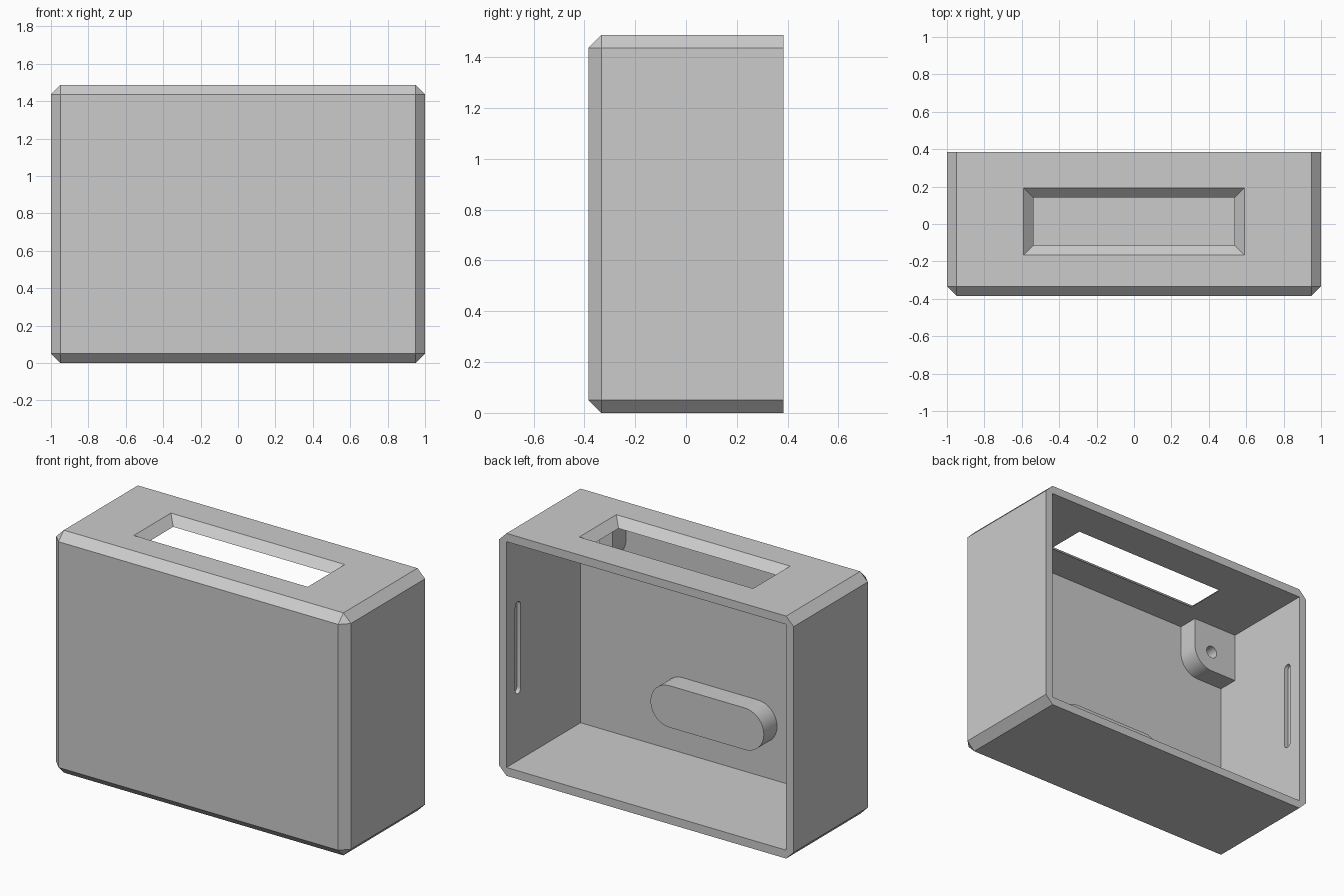
import bpy, bmesh
from math import cos, sin, pi

MM = 1 / 39          # the case is 78 x 30 x 58 mm
WALL = 2
HX, HY, H = 39, 15, 58
FRONT = WALL - HY    # inner surface of the front wall
BOSS = FRONT + 5     # face of the raised pads

cube = bpy.data.objects.get("Cube")
if cube:
    bpy.data.objects.remove(cube, do_unlink=True)

grey = bpy.data.materials.new("light_grey")
grey.use_nodes = True
grey.diffuse_color = (0.6, 0.6, 0.6, 1)
grey.node_tree.nodes["Principled BSDF"].inputs["Base Color"].default_value = (0.6, 0.6, 0.6, 1)


def finish(name, bm):
    bmesh.ops.recalc_face_normals(bm, faces=bm.faces)
    bmesh.ops.scale(bm, vec=(MM, MM, MM), verts=bm.verts)
    mesh = bpy.data.meshes.new(name)
    bm.to_mesh(mesh)
    bm.free()
    mesh.materials.append(grey)
    obj = bpy.data.objects.new(name, mesh)
    bpy.context.collection.objects.link(obj)
    return obj


def block(lo, hi):
    bm = bmesh.new()
    bmesh.ops.create_cube(bm, size=1)
    for v in bm.verts:
        v.co = [b if c > 0 else a for a, b, c in zip(lo, hi, v.co)]
    return bm


def prism(name, outline, start, end, along_x=False):
    """Extrude an outline along y (points are x, z) or along x (points are y, z)."""
    bm = bmesh.new()
    place = (lambda u, v: (start, u, v)) if along_x else (lambda u, v: (u, start, v))
    face = bm.faces.new([bm.verts.new(place(u, v)) for u, v in outline])
    new = bmesh.ops.extrude_face_region(bm, geom=[face])["geom"]
    moved = [g for g in new if isinstance(g, bmesh.types.BMVert)]
    d = end - start
    bmesh.ops.translate(bm, vec=(d, 0, 0) if along_x else (0, d, 0), verts=moved)
    return finish(name, bm)


def arc(cx, cz, r, a0, a1, n=16):
    return [(cx + r * cos(a0 + (a1 - a0) * i / n), cz + r * sin(a0 + (a1 - a0) * i / n))
            for i in range(n + 1)]


def cut(target, cutter):
    cutter.hide_render = True
    mod = target.modifiers.new("cut", "BOOLEAN")
    mod.operation = "DIFFERENCE"
    mod.solver = "EXACT"
    mod.object = cutter
    bpy.context.view_layer.objects.active = target
    bpy.ops.object.modifier_apply(modifier=mod.name)
    bpy.data.objects.remove(cutter, do_unlink=True)


def smooth(obj):
    bpy.ops.object.select_all(action="DESELECT")
    obj.select_set(True)
    bpy.context.view_layer.objects.active = obj
    bpy.ops.object.shade_smooth_by_angle(angle=pi / 6)


# Case shell: chamfered everywhere except around the open back
bm = block((-HX, -HY, 0), (HX, HY, H))
edges = [e for e in bm.edges if not all(v.co.y > 0 for v in e.verts)]
bmesh.ops.bevel(bm, geom=edges, offset=WALL, offset_type="OFFSET", segments=1,
                profile=0.5, affect="EDGES")
case = finish("case_shell", bm)
cut(case, finish("cavity_cutter", block((WALL - HX, FRONT, WALL), (HX - WALL, HY + 5, H - WALL))))

# Tapered slot through the top
bm = block((-1, -1, H - WALL - 1), (1, 1, H + 1))
for v in bm.verts:
    top = v.co.z > H
    v.co.x *= 24 if top else 20
    v.co.y = v.co.y * (8 if top else 4) + 0.5
cut(case, finish("slot_cutter", bm))

# Catch grooves in the inner side walls
groove = arc(10.7, 39, 1, 0, pi, 12) + arc(10.7, 19, 1, pi, 2 * pi, 12)
for s in (-1, 1):
    cut(case, prism("groove_cutter", groove, s * (HX - WALL - 1), s * (HX - 1), True))
smooth(case)

# Rounded pad on the inside of the front wall
pad = arc(10, 15, 5, -pi / 2, pi / 2) + arc(-10, 15, 5, pi / 2, 3 * pi / 2)
smooth(prism("front_pad", pad, FRONT - 0.5, BOSS))

# Screw bosses in the two upper corners
corner = [(-37.5, 56.5), (-37.5, 44)] + arc(-30, 49, 5, -pi / 2, 0) + [(-25, 56.5)]
hole = arc(-30, 49, 1.5, 0, 2 * pi, 24)[:-1]
for side, s in (("right", 1), ("left", -1)):
    boss = prism(side + "_screw_boss", [(s * x, z) for x, z in corner], FRONT - 0.5, BOSS)
    cut(boss, prism("hole_cutter", [(s * x, z) for x, z in hole], FRONT, BOSS + 1))
    smooth(boss)
